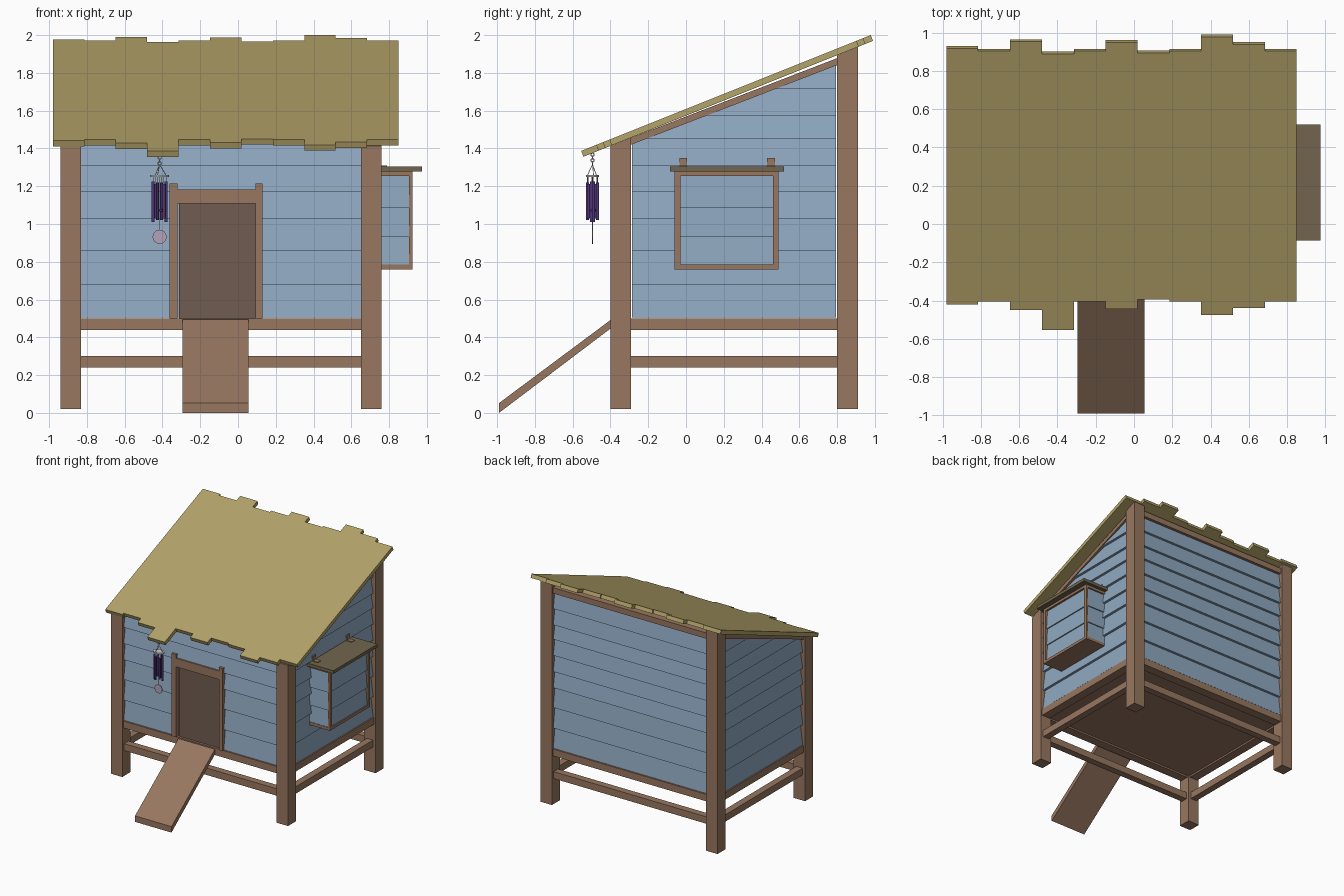
import bpy, bmesh, math
from mathutils import Vector

if "Cube" in bpy.data.objects:
    bpy.data.objects.remove(bpy.data.objects["Cube"])

def mat(name, r, g, b):
    m = bpy.data.materials.new(name)
    m.diffuse_color = [(c / 255) ** 2.2 for c in (r, g, b)] + [1]
    m.use_nodes = True
    m.node_tree.nodes["Principled BSDF"].inputs["Base Color"].default_value = m.diffuse_color
    return m

WOOD = mat("wood", 150, 118, 96)
BLUE = mat("blue_paint", 142, 167, 191)
ROOF = mat("roof_wood", 178, 162, 105)
LID = mat("lid_wood", 112, 101, 78)
DOOR = mat("door_wood", 112, 93, 82)
PURPLE = mat("purple", 82, 58, 120)
SAIL = mat("sail", 178, 160, 182)

def finish(name, bm, m):
    bmesh.ops.recalc_face_normals(bm, faces=bm.faces)
    me = bpy.data.meshes.new(name)
    bm.to_mesh(me)
    bm.free()
    if m:
        me.materials.append(m)
    ob = bpy.data.objects.new(name, me)
    bpy.context.collection.objects.link(ob)
    return ob

def add_prism(bm, pts, vec):
    """Extrude a closed 3D outline along vec."""
    a = [bm.verts.new(p) for p in pts]
    b = [bm.verts.new(Vector(p) + Vector(vec)) for p in pts]
    n = len(a)
    bm.faces.new(a)
    bm.faces.new(b[::-1])
    for i in range(n):
        bm.faces.new((a[i], b[i], b[(i + 1) % n], a[(i + 1) % n]))

def prism_x(name, yz, x0, x1, m):
    bm = bmesh.new()
    add_prism(bm, [(x0, y, z) for y, z in yz], (x1 - x0, 0, 0))
    return finish(name, bm, m)

def box(name, x0, x1, y0, y1, z0, z1, m):
    return prism_x(name, [(y0, z0), (y1, z0), (y1, z1), (y0, z1)], x0, x1, m)

def roof_top(y):
    return 1.387 + 0.4 * (y + 0.555)

def under(y):
    return roof_top(y) - 0.036

def siding(name, p0, p1, out, levels, cut=None, bottom=0.04, top=0.018):
    """Lapped boards from p0 to p1 leaning outwards at the bottom edge."""
    bm = bmesh.new()
    p0, p1, o = Vector((*p0, 0)), Vector((*p1, 0)), Vector((*out, 0))
    for z0, z1 in zip(levels, levels[1:]):
        prof = [(0, z0), (bottom, z0), (top, z1), (0, z1)]
        add_prism(bm, [p0 + o * d + Vector((0, 0, z)) for d, z in prof], p1 - p0)
    if cut is not None:
        bmesh.ops.bisect_plane(bm, geom=bm.verts[:] + bm.edges[:] + bm.faces[:],
                               plane_co=(0, 0, under(0) - cut), plane_no=(0, -0.4, 1), clear_outer=True)
        bmesh.ops.holes_fill(bm, edges=[e for e in bm.edges if e.is_boundary], sides=0)
    return finish(name, bm, BLUE)

# corner posts with sloped tops
XS = {"left": (-0.94, -0.83), "right": (0.65, 0.76)}
for side, (x0, x1) in XS.items():
    for end, y0, y1 in (("front", -0.40, -0.29), ("back", 0.80, 0.91)):
        prism_x(f"{end}_{side}_post", [(y0, 0.02), (y1, 0.02), (y1, under(y1)), (y0, under(y0))], x0, x1, WOOD)

# floor beams and lower rails
for label, z0, z1, h in (("floor_beam", 0.44, 0.50, 0.04), ("lower_rail", 0.24, 0.30, 0.03)):
    for end, y in (("front", -0.345), ("back", 0.855)):
        box(f"{end}_{label}", -0.83, 0.65, y - h, y + h, z0, z1, WOOD)
    for side, (x0, x1) in XS.items():
        c = (x0 + x1) / 2
        box(f"{side}_{label}", c - h, c + h, -0.29, 0.80, z0, z1, WOOD)
box("floor", -0.86, 0.68, -0.32, 0.83, 0.455, 0.495, WOOD)

# rafters and back top beam
for side, (x0, x1) in XS.items():
    c = (x0 + x1) / 2
    prism_x(f"{side}_rafter", [(-0.29, under(-0.29) - 0.037), (0.80, under(0.80) - 0.052),
                               (0.80, under(0.80) - 0.015), (-0.29, under(-0.29))], c - 0.04, c + 0.04, WOOD)
box("back_top_beam", -0.83, 0.65, 0.815, 0.895, 1.85, 1.90, WOOD)

# lapped siding
LV = [0.505, 0.68, 0.858, 1.03, 1.17, 1.31, 1.45, 1.575, 1.715, 1.86]
siding("back_siding", (-0.83, 0.85), (0.65, 0.85), (0, 1), LV)
siding("right_siding", (0.70, -0.285), (0.70, 0.795), (1, 0), LV, 0.03)
siding("left_siding", (-0.88, -0.285), (-0.88, 0.795), (-1, 0), LV, 0.03)
siding("front_left_siding", (-0.83, -0.34), (-0.362, -0.34), (0, -1), LV[:5])
siding("front_right_siding", (0.13, -0.34), (0.65, -0.34), (0, -1), LV[:5])
siding("front_upper_siding", (-0.83, -0.34), (0.65, -0.34), (0, -1), [1.17, 1.31, 1.43])

# door and its frame
box("door_panel", -0.312, 0.094, -0.365, -0.345, 0.50, 1.12, DOOR)
box("door_left_jamb", -0.362, -0.32, -0.395, -0.34, 0.50, 1.215, WOOD)
box("door_right_jamb", 0.093, 0.13, -0.395, -0.34, 0.50, 1.215, WOOD)
box("door_header", -0.32, 0.093, -0.39, -0.34, 1.108, 1.182, WOOD)

# entry ramp
prism_x("ramp", [(-0.99, 0), (-0.99, 0.052), (-0.395, 0.495), (-0.395, 0.45)], -0.295, 0.055, WOOD)

# roof planks with uneven ends
FRONT = [-0.42, -0.405, -0.45, -0.555, -0.405, -0.445, -0.395, -0.405, -0.475, -0.44, -0.405]
BACK = [0.93, 0.915, 0.965, 0.90, 0.915, 0.96, 0.905, 0.915, 0.99, 0.95, 0.915]
w = 1.83 / 11
for i, (f, b) in enumerate(zip(FRONT, BACK)):
    t = b - 0.012
    prism_x(f"roof_plank_{i + 1}", [(f, roof_top(f)), (t, roof_top(t)), (b, roof_top(t) - 0.031),
                                    (f + 0.012, roof_top(f) - 0.031)], -0.98 + i * w, -0.98 + (i + 1) * w, ROOF)

# nest box on the right wall
NL = [0.785, 0.93, 1.085, 1.26]
box("nest_box_body", 0.71, 0.90, -0.04, 0.47, 0.78, 1.26, BLUE)
box("nest_box_bottom", 0.72, 0.925, -0.06, 0.49, 0.76, 0.785, WOOD)
siding("nest_box_outer_boards", (0.90, -0.03), (0.90, 0.46), (1, 0), NL, None, 0.016, 0.006)
siding("nest_box_front_boards", (0.72, -0.04), (0.912, -0.04), (0, -1), NL, None, 0.016, 0.006)
siding("nest_box_back_boards", (0.72, 0.47), (0.912, 0.47), (0, 1), NL, None, 0.016, 0.006)
for k, y in enumerate((-0.06, 0.46)):
    box(f"nest_box_stile_{k + 1}", 0.905, 0.925, y, y + 0.03, 0.785, 1.255, WOOD)
box("nest_box_top_rail", 0.72, 0.925, -0.06, 0.49, 1.255, 1.278, WOOD)
box("nest_box_lid", 0.72, 0.975, -0.085, 0.52, 1.277, 1.304, LID)
for k, y in enumerate((-0.015, 0.45)):
    box(f"hinge_plate_{k + 1}", 0.725, 0.745, y - 0.02, y + 0.02, 1.30, 1.35, WOOD)
    box(f"hinge_leaf_{k + 1}", 0.735, 0.79, y - 0.02, y + 0.02, 1.304, 1.31, WOOD)

# wind chime
CX, CY = -0.415, -0.495

def rod(name, a, b, r, m, n=12):
    a, b = Vector(a), Vector(b)
    d = b - a
    bpy.ops.mesh.primitive_cylinder_add(vertices=n, radius=r, depth=d.length, location=(a + b) / 2,
                                        rotation=d.to_track_quat('Z', 'Y').to_euler())
    ob = bpy.context.object
    ob.name = name
    if m:
        ob.data.materials.append(m)
    bpy.ops.object.shade_smooth_by_angle()
    return ob

for k in range(4):
    bpy.ops.mesh.primitive_torus_add(major_segments=12, minor_segments=6, major_radius=0.009, minor_radius=0.0025,
                                     location=(CX, CY, 1.322 + k * 0.015), rotation=(math.pi / 2, 0, k % 2 * math.pi / 2))
    bpy.context.object.name = f"chime_chain_link_{k + 1}"
disc = rod("chime_disc", (CX, CY, 1.248), (CX, CY, 1.26), 0.05, None, 24)
disc.scale.y = 0.7
for k in range(6):
    a = math.tau * k / 6 + 0.2
    x, y = CX + 0.035 * math.cos(a), CY + 0.028 * math.sin(a)
    if k % 2 == 0:
        rod(f"chime_cord_{k // 2 + 1}", (x, y, 1.258), (CX, CY, 1.315), 0.002, None, 6)
    top = 1.225 - 0.006 * (k % 3)
    rod(f"chime_tube_cord_{k + 1}", (x, y, top - 0.01), (x, y, 1.25), 0.0015, None, 6)
    rod(f"chime_tube_{k + 1}", (x, y, 1.01 + 0.01 * (k % 3)), (x, y, top), 0.008, PURPLE)
rod("chime_centre_cord", (CX, CY, 0.95), (CX, CY, 1.25), 0.002, None, 6)
rod("chime_striker", (CX, CY, 1.065), (CX, CY, 1.08), 0.016, PURPLE)
rod("chime_sail", (CX, CY - 0.003, 0.932), (CX, CY + 0.003, 0.932), 0.037, SAIL, 24)
